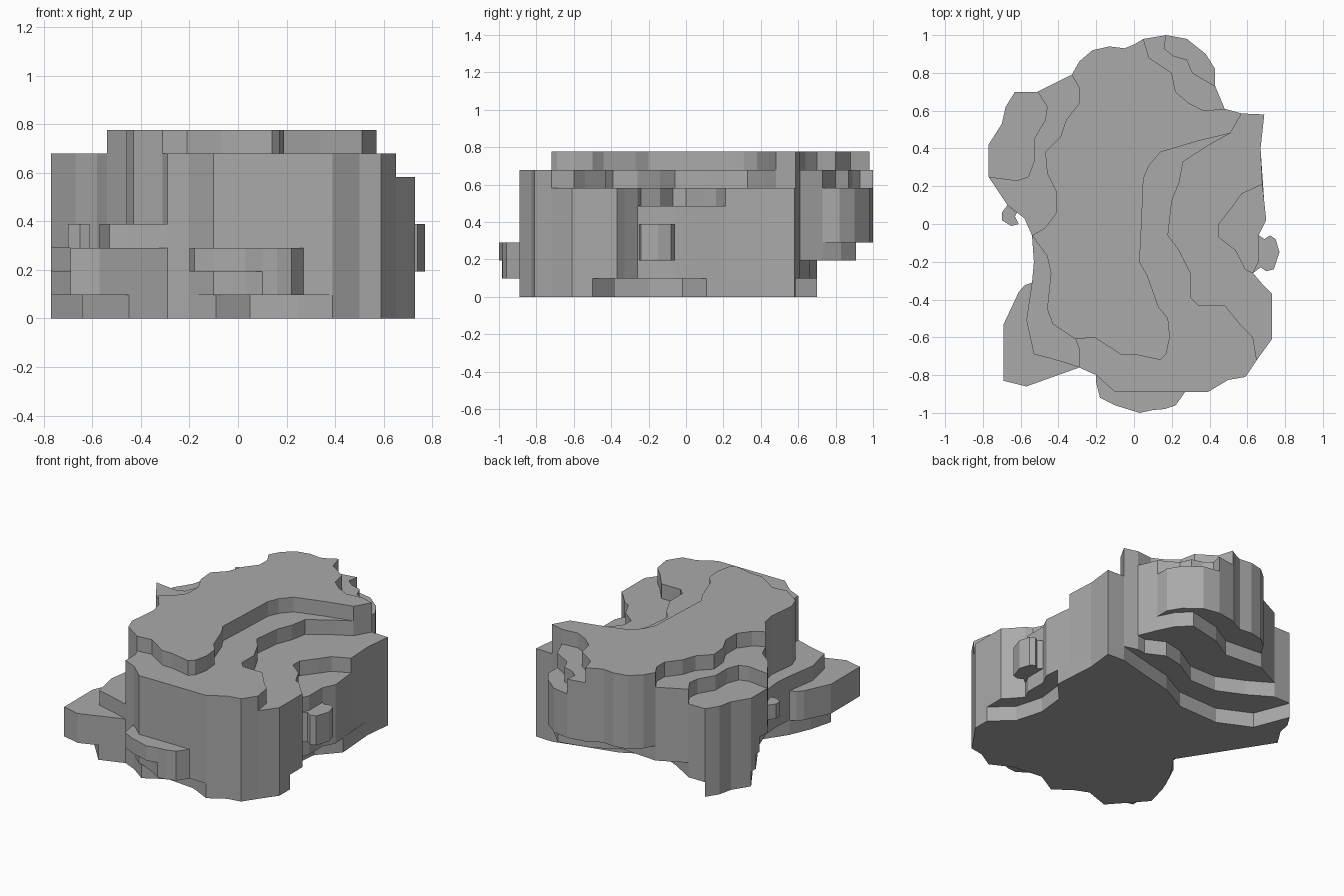
import bpy, bmesh

if "Cube" in bpy.data.objects:
    bpy.data.objects.remove(bpy.data.objects["Cube"])

STEP = 0.097  # height of one terrain layer

stone = bpy.data.materials.new("grey_stone")
stone.diffuse_color = (0.40, 0.40, 0.40, 1.0)
stone.use_nodes = True
stone.node_tree.nodes["Principled BSDF"].inputs["Base Color"].default_value = stone.diffuse_color


def slab(name, outline, low, high):
    """Extrude a plan outline between two layer numbers."""
    pts = []
    for p in outline:
        if not pts or p != pts[-1]:
            pts.append(p)
    if pts[0] == pts[-1]:
        pts.pop()
    bm = bmesh.new()
    base = bm.faces.new([bm.verts.new((x, y, low * STEP)) for x, y in pts])
    out = bmesh.ops.extrude_face_region(bm, geom=[base], use_keep_orig=True)
    top = [v for v in out["geom"] if isinstance(v, bmesh.types.BMVert)]
    bmesh.ops.translate(bm, verts=top, vec=(0, 0, (high - low) * STEP))
    bmesh.ops.recalc_face_normals(bm, faces=bm.faces)
    bmesh.ops.triangulate(bm, faces=[f for f in bm.faces if len(f.verts) > 4])
    mesh = bpy.data.meshes.new(name)
    bm.to_mesh(mesh)
    bm.free()
    mesh.materials.append(stone)
    obj = bpy.data.objects.new(name, mesh)
    bpy.context.collection.objects.link(obj)
    return obj


# Outer boundary in clockwise sections, shared by the layers
back = [(-.33, .79), (-.29, .86), (-.22, .92), (-.13, .94), (-.05, .93), (0, .95), (.05, .98)]
back_right = [(.17, 1.0), (.28, .98), (.38, .9), (.43, .82), (.43, .73), (.48, .61)]
right_upper = [(.57, .585), (.69, .58), (.67, .4), (.68, .21)]
right_mid = [(.70, .02), (.66, -.06), (.66, -.2), (.63, -.26)]
right_lower = [(.69, -.33), (.73, -.37), (.73, -.61), (.65, -.72)]
front = [(.59, -.81), (.5, -.825), (.39, -.89), (-.1, -.89), (-.2, -.8), (-.29, -.76)]
front_left = [(-.57, -.86), (-.69, -.83), (-.69, -.53), (-.61, -.36), (-.58, -.325), (-.54, -.31)]
left_waist = [(-.53, -.2), (-.54, -.06)]
left_side = [(-.58, .03), (-.67, .1), (-.77, .25)]
left_back = [(-.77, .42), (-.7, .53), (-.68, .62), (-.63, .7), (-.51, .7)]
right = right_upper + right_mid + right_lower

# Contours of the upper terraces
front_left_outer = [(-.38, -.73), (-.45, -.71), (-.53, -.69), (-.57, -.51), (-.54, -.31)]
front_left_inner = [(-.31, -.61), (-.43, -.53), (-.46, -.45), (-.44, -.26), (-.46, -.17), (-.54, -.06)]
right_notch = [(.57, .16), (.52, .09), (.45, 0), (.45, -.07), (.54, -.14), (.59, -.24), (.63, -.26)]
right_terrace = [(.57, .585), (.51, .48), (.4, .42), (.26, .33), (.24, .22), (.2, .12), (.18, -.06),
                 (.24, -.14), (.3, -.26), (.3, -.39), (.34, -.43), (.48, -.43), (.57, -.54),
                 (.63, -.6), (.65, -.72)]
plateau_right = [(.57, .585), (.51, .48), (.34, .44), (.14, .38), (.08, .31), (.05, .24), (.04, 0),
                 (.03, -.2), (.07, -.27), (.13, -.44), (.18, -.5), (.19, -.6), (.17, -.69),
                 (.14, -.72), (0, -.69), (-.07, -.69), (-.21, -.6)]
back_right_low = [(.17, 1.0), (.16, .93), (.21, .89), (.28, .87), (.31, .8), (.36, .77),
                  (.43, .73), (.48, .61)]
back_right_high = [(.08, .88), (.2, .8), (.22, .7), (.29, .64), (.37, .6), (.48, .61)]
left_low = [(-.77, .25), (-.62, .23), (-.56, .25), (-.53, .33), (-.53, .45), (-.47, .55),
            (-.46, .62), (-.51, .7)]
left_high = [(-.47, -.02), (-.41, .06), (-.41, .17), (-.46, .27), (-.47, .38), (-.39, .46),
             (-.36, .55), (-.29, .64), (-.29, .72)]

# Contours of the stepped underside
under_back_1 = [(-.63, .7), (-.54, .47), (-.33, .37), (-.04, .38), (.15, .48), (.4, .54)]
under_back_2 = [(-.36, .61), (-.19, .53), (0, .53), (.17, .63), (.3, .66), (.42, .6), (.48, .61)]
under_back_3 = [(-.33, .79), (-.2, .78), (-.07, .77), (.08, .86), (.3, .91), (.38, .83),
                (.43, .73), (.48, .61)]
under_right = [(.69, .11), (.57, -.02), (.55, -.2), (.6, -.38), (.73, -.5), (.73, -.61), (.65, -.72)]
under_front = front[:3] + [(.25, -.82), (.05, -.8), (-.09, -.88)] + front[4:]
under_left = [(-.45, -.815), (-.64, -.6), (-.6, -.45), (-.54, -.31), (-.42, -.13)]

# Terrain layers from the ground up
inner_cut = [(-.29, -.66)] + front_left_inner
slab("ground_layer", under_back_1 + right_upper[:3] + under_right + under_front
     + under_left + left_back[:-2], 0, 1)
slab("lower_layer", under_back_2 + right + front + front_left + left_waist
     + [(-.6, .1), (-.77, .37)] + left_back, 1, 2)
slab("shelf_layer", under_back_3 + right + front + front_left + left_waist
     + [(-.6, .1), (-.77, .33)] + left_back, 2, 3)
slab("broad_layer", back + back_right + right + front + front_left_outer + left_waist
     + left_side + left_back, 3, 4)
slab("middle_layer", back + back_right + right + front + inner_cut
     + left_side + left_back, 4, 5)
slab("notched_layer", back + back_right + right_upper + right_notch + right_lower + front
     + inner_cut + left_side + left_back, 5, 6)
slab("terrace_layer", back + back_right_low + right_terrace + front + inner_cut
     + left_side[:-1] + left_low, 6, 7)
slab("plateau_layer", back + back_right_high + plateau_right + front_left_inner
     + left_high, 7, 8)

# Small ledges on the cliffs
slab("front_ledge", [(-.1, -.89), (-.2, -.8), (-.2, -.84), (-.18, -.92), (-.1, -.96), (.03, -1),
                     (.1, -.985), (.16, -.98), (.22, -.96), (.27, -.89)], 2, 3)
slab("front_ledge_base", [(-.08, -.89), (.03, -.94), (.1, -.985), (.16, -.98), (.22, -.96),
                          (.27, -.89)], 1, 2)
slab("right_ledge", [(.66, -.06), (.69, -.08), (.72, -.06), (.75, -.08), (.77, -.15), (.74, -.24),
                     (.70, -.25), (.67, -.23), (.63, -.26), (.66, -.2)], 2, 4)
slab("left_ledge", [(-.67, .1), (-.7, .06), (-.7, .02), (-.65, -.01), (-.61, 0), (-.63, .04),
                    (-.62, .06)], 3, 4)
